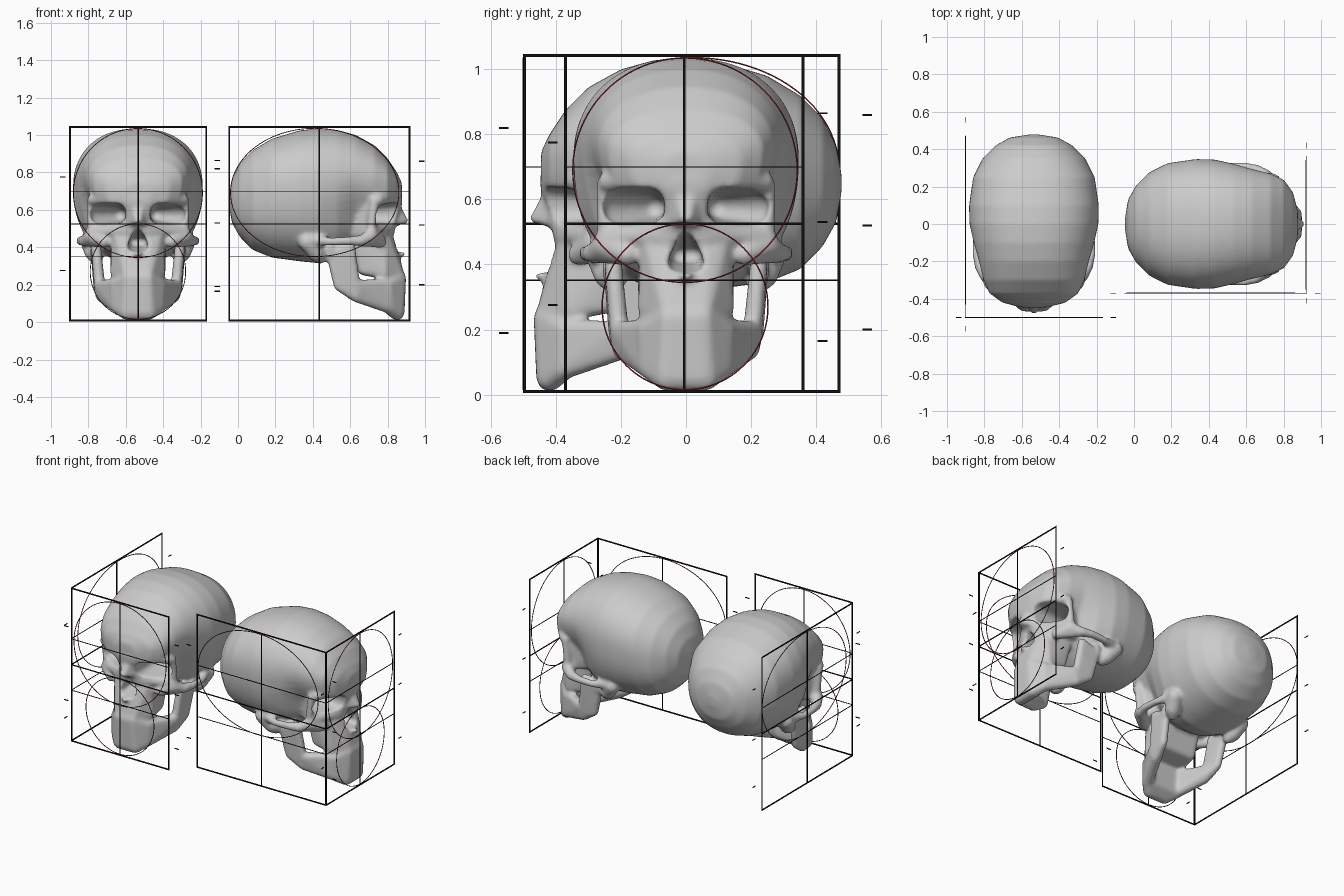
import bpy, bmesh, math
from mathutils import Vector

if "Cube" in bpy.data.objects:
    bpy.data.objects.remove(bpy.data.objects["Cube"])

# ---------- helpers ----------
tmp = bmesh.new()
bmesh.ops.create_icosphere(tmp, subdivisions=2, radius=1)
DIRS = [v.co.copy() for v in tmp.verts]
tmp.free()


def hull(bm, balls):
    """Convex skin around a set of balls (x, y, z, r), added to bm."""
    h = bmesh.new()
    for x, y, z, r in balls:
        for d in DIRS:
            h.verts.new(Vector((x, y, z)) + d * r)
    bmesh.ops.convex_hull(h, input=h.verts[:])
    bmesh.ops.delete(h, geom=[v for v in h.verts if not v.link_faces], context='VERTS')
    bmesh.ops.recalc_face_normals(h, faces=h.faces[:])
    me = bpy.data.meshes.new("hull_tmp")
    h.to_mesh(me)
    h.free()
    bm.from_mesh(me)
    bpy.data.meshes.remove(me)


def flip(balls):
    return [(-x, y, z, r) for x, y, z, r in balls]


def pair(bm, balls):
    hull(bm, balls)
    hull(bm, flip(balls))


def mid(bm, balls):
    hull(bm, balls + flip(balls))


def make_object(name, bm):
    me = bpy.data.meshes.new(name)
    bm.to_mesh(me)
    bm.free()
    ob = bpy.data.objects.new(name, me)
    bpy.context.collection.objects.link(ob)
    return ob


def material(name, col):
    m = bpy.data.materials.new(name)
    m.diffuse_color = col
    m.use_nodes = True
    m.node_tree.nodes["Principled BSDF"].inputs["Base Color"].default_value = m.diffuse_color
    return m


black = material("black_line", (0.005, 0.005, 0.005, 1))
red = material("red_line", (0.3, 0.02, 0.02, 1))

# ---------- cranium: rings from back to front ----------
bm = bmesh.new()
# y, half width, top, bottom, height of widest point
stations = [
    (.478, .03, .68, .62, .65), (.462, .13, .765, .53, .65), (.42, .205, .85, .455, .65),
    (.35, .275, .92, .385, .66), (.25, .325, .98, .345, .70), (.1, .347, 1.025, .325, .72),
    (0, .345, 1.036, .315, .72), (-.1, .325, 1.028, .34, .73), (-.2, .30, 1.0, .41, .74),
    (-.3, .275, .945, .48, .74), (-.37, .24, .875, .52, .74), (-.42, .17, .80, .56, .72),
    (-.446, .07, .745, .62, .69)]
N = 64
rings = []
for y, w, top, bot, zm in stations:
    ring = []
    for i in range(N):
        a = 2 * math.pi * i / N
        c, s = math.cos(a), math.sin(a)
        e = 2 / 2.25
        x = w * math.copysign(abs(c) ** e, c)
        z = zm + ((top - zm) if s > 0 else (zm - bot)) * math.copysign(abs(s) ** e, s)
        # hollow of the temple
        x *= 1 - .2 * math.exp(-((y + .23) / .11) ** 2 - ((z - .57) / .13) ** 2)
        ring.append(bm.verts.new((x, y, z)))
    rings.append(ring)
for a, b in zip(rings, rings[1:]):
    for i in range(N):
        j = (i + 1) % N
        bm.faces.new((a[i], a[j], b[j], b[i]))
bm.faces.new(rings[0])
bm.faces.new(rings[-1])
bmesh.ops.recalc_face_normals(bm, faces=bm.faces[:])

# ---------- face bones ----------
# brow ridge and midface block
pair(bm, [(.238, -.32, .655, .032), (.13, -.395, .665, .034), (.20, -.27, .70, .03)])
mid(bm, [(.13, -.395, .665, .034), (.03, -.415, .655, .035)])
mid(bm, [(.21, -.28, .47, .03), (.06, -.375, .47, .03), (.04, -.40, .62, .03),
         (.22, -.29, .63, .03), (.13, -.1, .48, .03), (.15, -.1, .6, .03)])
# cheekbone, outer eye rim, lower eye rim, arch
pair(bm, [(.25, -.28, .46, .04), (.18, -.33, .43, .035), (.285, -.23, .435, .03)])
pair(bm, [(.25, -.28, .49, .025), (.25, -.30, .65, .026)])
pair(bm, [(.25, -.285, .485, .03), (.075, -.375, .49, .03)])
pair(bm, [(.285, -.23, .435, .032), (.307, -.16, .435, .024)])
pair(bm, [(.307, -.16, .435, .024), (.305, -.06, .43, .022)])
pair(bm, [(.305, -.06, .43, .022), (.27, .02, .44, .035)])
# nose bones and spine
mid(bm, [(.02, -.415, .62, .02), (.05, -.385, .53, .02), (.006, -.468, .54, .013)])
mid(bm, [(.004, -.455, .365, .013), (.02, -.39, .36, .025)])
# upper jaw with tooth row
mid(bm, [(.10, -.35, .45, .04), (.05, -.385, .42, .03), (.118, -.35, .26, .03),
         (.06, -.405, .34, .03), (.055, -.43, .25, .03), (.12, -.2, .45, .03), (.11, -.24, .28, .03)])
# bumps behind the ear
pair(bm, [(.235, .01, .37, .05), (.22, -.01, .345, .035), (.26, .06, .43, .05)])

# ---------- lower jaw ----------
mid(bm, [(.11, -.375, .08, .035), (.122, -.37, .2, .03), (.06, -.42, .05, .04),
         (.055, -.425, .12, .03), (.055, -.438, .24, .03)])
pair(bm, [(.11, -.375, .08, .035), (.122, -.36, .205, .03),
          (.212, -.12, .185, .027), (.195, -.2, .135, .03), (.208, -.21, .2, .026)])
pair(bm, [(.214, -.105, .195, .026), (.226, -.065, .37, .027), (.224, -.17, .41, .027),
          (.208, -.2, .2, .026), (.198, -.2, .14, .03)])
pair(bm, [(.226, -.065, .36, .03), (.23, -.06, .40, .03)])
raw = make_object("skull_raw", bm)

# ---------- eye sockets and nose opening ----------
cut = bmesh.new()
pair(cut, [(.112, -.45, .57, .05), (.115, -.45, .59, .05), (.208, -.40, .562, .05),
           (.208, -.40, .588, .052), (.112, -.36, .575, .05), (.205, -.30, .573, .05),
           (.10, -.19, .575, .035)])
mid(cut, [(.003, -.44, .495, .013), (.033, -.45, .398, .026), (.02, -.28, .43, .026)])
cutter = make_object("opening_cutter", cut)
cutter.hide_render = True


def remesh(size):
    m = raw.modifiers.new("merge", 'REMESH')
    m.mode = 'VOXEL'
    m.voxel_size = size


remesh(.009)
b = raw.modifiers.new("openings", 'BOOLEAN')
b.operation = 'DIFFERENCE'
b.object = cutter
b.solver = 'EXACT'
remesh(.009)
s = raw.modifiers.new("soften", 'SMOOTH')
s.factor = .5
s.iterations = 8
bpy.context.view_layer.update()
dg = bpy.context.evaluated_depsgraph_get()
skull_mesh = bpy.data.meshes.new_from_object(raw.evaluated_get(dg))
for p in skull_mesh.polygons:
    p.use_smooth = True
bpy.data.objects.remove(raw)
bpy.data.objects.remove(cutter)

for name, loc, rot in (("skull_facing_front", (-.535, 0, 0), 0),
                       ("skull_facing_side", (.43, 0, 0), math.pi / 2)):
    ob = bpy.data.objects.new(name, skull_mesh)
    ob.location = loc
    ob.rotation_euler.z = rot
    bpy.context.collection.objects.link(ob)


# ---------- proportion frames ----------
def panel(name, axis, fixed, u0, u1, ellipses, ticks):
    """Upright line frame; u runs along axis, fixed is the other coordinate."""
    def place(u, z):
        return Vector((u, fixed, z)) if axis == 'x' else Vector((fixed, u, z))
    fb = bmesh.new()

    def bar(ua, ub, za, zb, t):
        du, dz = abs(ub - ua) + t, abs(zb - za) + t
        c = place((ua + ub) / 2, (za + zb) / 2)
        size = (du, .003, dz) if axis == 'x' else (.003, du, dz)
        for v in bmesh.ops.create_cube(fb, size=1)['verts']:
            v.co = Vector([v.co[k] * size[k] for k in range(3)]) + c
    z0, z1 = .009, 1.043
    for u in (u0, u1):
        bar(u, u, z0, z1, .009)
    for z in (z0, z1):
        bar(u0, u1, z, z, .009)
    bar((u0 + u1) / 2, (u0 + u1) / 2, z0, z1, .007)
    for z, t in ((.70, .004), (.525, .007), (.352, .004)):
        bar(u0, u1, z, z, t)
    for u, zs in ticks:                      # plain division ticks
        for z in zs:
            bar(u - .012, u + .012, z, z, .006)
    make_object(name + "_frame", fb).data.materials.append(black)
    # guide circles
    for k, (cu, cz, ru, rz) in enumerate(ellipses):
        cd = bpy.data.curves.new(name + "_guide_circle", 'CURVE')
        cd.dimensions = '3D'
        cd.bevel_depth = .0025
        cd.bevel_resolution = 1
        sp = cd.splines.new('POLY')
        sp.points.add(95)
        for i, p in enumerate(sp.points):
            a = 2 * math.pi * i / 96
            p.co = (*place(cu + ru * math.cos(a), cz + rz * math.sin(a)), 1)
        sp.use_cyclic_u = True
        cd.materials.append(red)
        bpy.context.collection.objects.link(bpy.data.objects.new(cd.name, cd))


halves, thirds = (.775, .275), (.865, .53, .165)
halves2, thirds2 = (.82, .19), (.86, .52, .2)


def face_circles(c):
    return [(c, .69, .345, .345), (c, .27, .255, .255)]


panel("front_a", 'x', -.5, -.898, -.17, face_circles(-.535),
      [(-.938, halves), (-.11, thirds)])
panel("side_a", 'y', -.9, -.497, .47, [(.02, .693, .45, .343)],
      [(-.56, halves2), (.557, thirds2)])
panel("front_b", 'x', -.37, -.047, .917, [(.41, .693, .45, .343)],
      [(.982, thirds2), (-.11, halves2)])
panel("side_b", 'y', .92, -.37, .36, face_circles(-.003),
      [(-.41, halves), (.42, thirds)])
